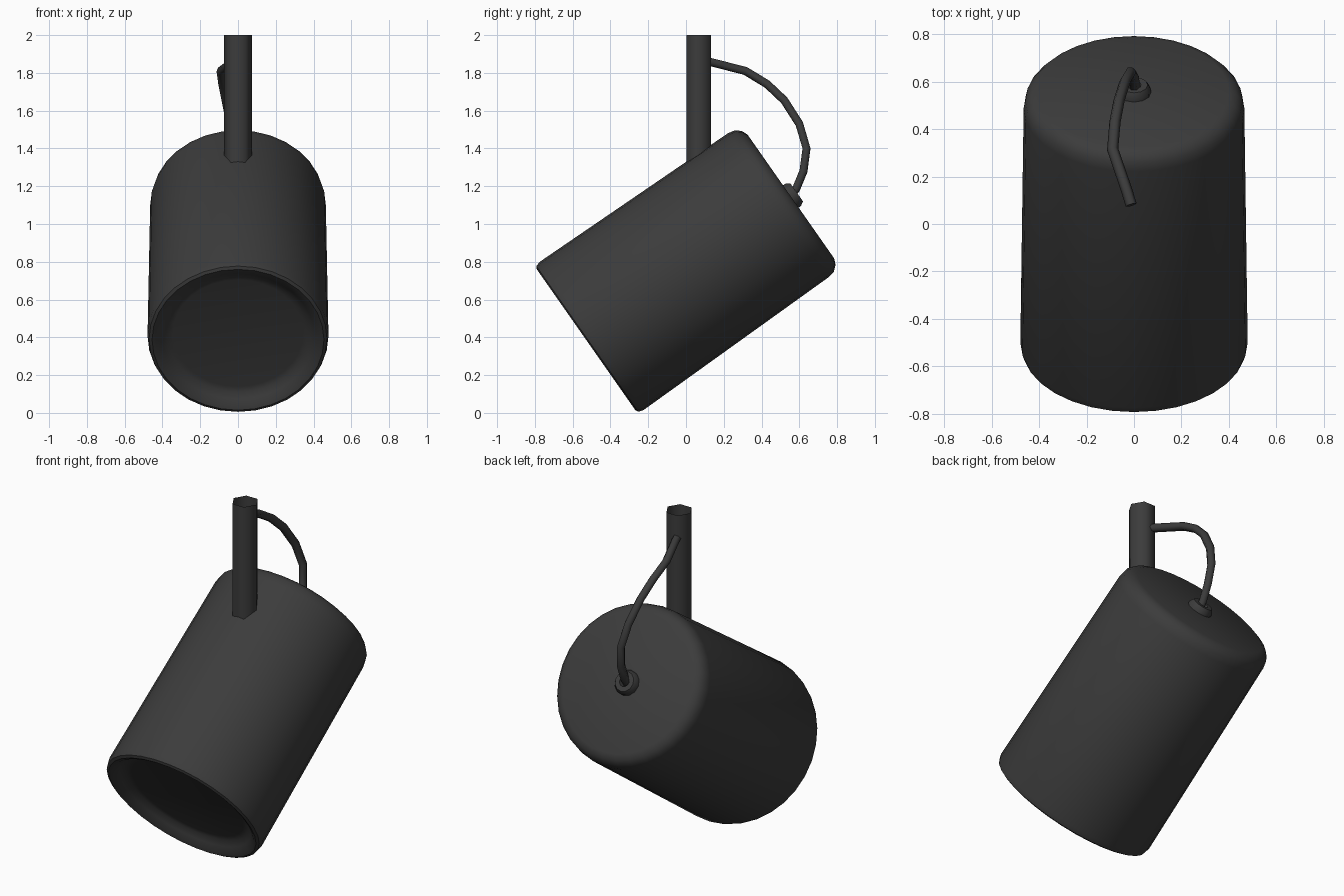
import bpy
import bmesh
from math import radians, sin, cos, tau
from mathutils import Vector

if "Cube" in bpy.data.objects:
    bpy.data.objects.remove(bpy.data.objects["Cube"])

TILT = radians(-55)                      # lamp axis rises 35 degrees to the back
ORIGIN = Vector((0, -0.356, 0.508))      # point on the lamp axis

dark = bpy.data.materials.new("dark_grey")
dark.diffuse_color = (0.045, 0.045, 0.045, 1)
dark.use_nodes = True
dark.node_tree.nodes["Principled BSDF"].inputs["Base Color"].default_value = dark.diffuse_color


def finish(obj, angle):
    obj.data.materials.append(dark)
    bpy.ops.object.select_all(action='DESELECT')
    obj.select_set(True)
    bpy.context.view_layer.objects.active = obj
    bpy.ops.object.shade_smooth_by_angle(angle=radians(angle))


def lathe(name, profile, sides, cap_start=False, cap_end=False, angle=40):
    """Revolve (radius, height) points about local z."""
    bm = bmesh.new()
    rings = [[bm.verts.new((r * cos(tau * i / sides), r * sin(tau * i / sides), h))
              for i in range(sides)] for r, h in profile]
    for a, b in zip(rings, rings[1:]):
        for i in range(sides):
            j = (i + 1) % sides
            bm.faces.new((a[i], a[j], b[j], b[i]))
    if cap_start:
        bm.faces.new(rings[0][::-1])
    if cap_end:
        bm.faces.new(rings[-1])
    mesh = bpy.data.meshes.new(name)
    bm.to_mesh(mesh)
    bm.free()
    obj = bpy.data.objects.new(name, mesh)
    bpy.context.collection.objects.link(obj)
    finish(obj, angle)
    return obj


# Lamp housing: recessed lens, sloped lip, rounded rim, slightly tapered barrel, rounded back
housing = lathe("lamp_housing", [
    (0.345, -0.15), (0.375, -0.155), (0.405, -0.178), (0.435, -0.203),
    (0.455, -0.211), (0.471, -0.203), (0.479, -0.175),
    (0.465, 1.03), (0.457, 1.07), (0.433, 1.098), (0.40, 1.112)],
    32, cap_start=True, cap_end=True)

# Cable collar on the back plate
collar = lathe("cable_collar", [
    (0.072, 1.10), (0.072, 1.127), (0.058, 1.15), (0.03, 1.15), (0.022, 1.115)],
    12, cap_end=True)

for part in (housing, collar):
    part.rotation_euler.x = TILT
    part.location = ORIGIN

# Hexagonal open-ended hanging tube
pole = lathe("hanging_pole", [(0.075, 1.30), (0.075, 2.0)], 6, angle=70)
pole.location.y = 0.067

# Drooping power cable
path = [(-0.012, 0.08, 1.867), (-0.03, 0.14, 1.855), (-0.09, 0.315, 1.81),
        (-0.08, 0.43, 1.74), (-0.063, 0.52, 1.655), (-0.038, 0.60, 1.53),
        (-0.015, 0.638, 1.40), (-0.003, 0.622, 1.28), (0, 0.585, 1.19),
        (0, 0.555, 1.145)]
curve = bpy.data.curves.new("power_cable", 'CURVE')
curve.dimensions = '3D'
curve.bevel_depth = 0.024
curve.bevel_resolution = 1
curve.use_fill_caps = True
spline = curve.splines.new('POLY')
spline.points.add(len(path) - 1)
for point, co in zip(spline.points, path):
    point.co = (*co, 1)
cable = bpy.data.objects.new("power_cable", curve)
bpy.context.collection.objects.link(cable)
bpy.context.view_layer.objects.active = cable
bpy.ops.object.select_all(action='DESELECT')
cable.select_set(True)
bpy.ops.object.convert(target='MESH')
finish(bpy.context.view_layer.objects.active, 70)
